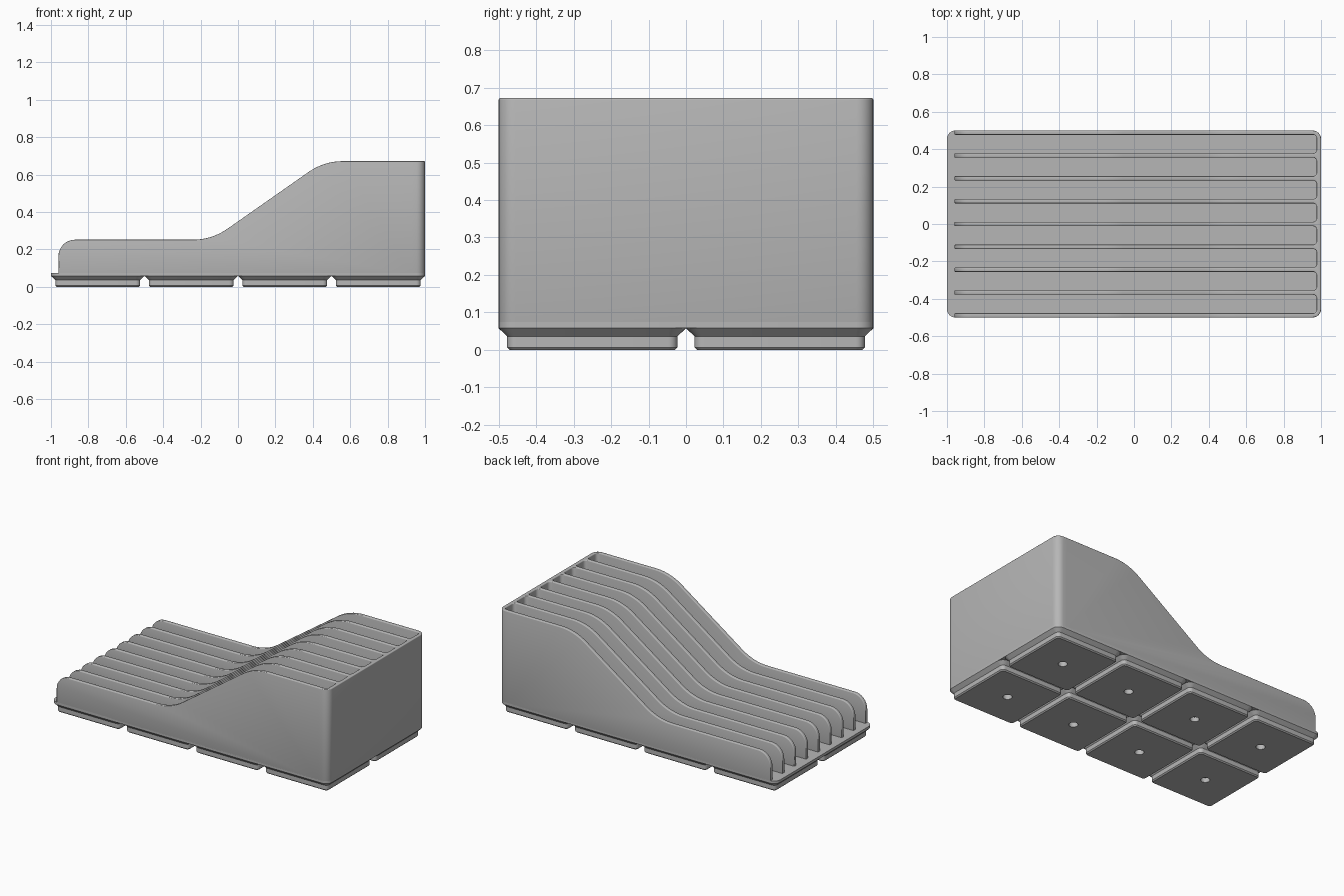
import bpy, bmesh, math
from mathutils import Vector

if "Cube" in bpy.data.objects:
    bpy.data.objects.remove(bpy.data.objects["Cube"])

grey = bpy.data.materials.new("plain grey")
grey.diffuse_color = (0.47, 0.47, 0.47, 1)
grey.use_nodes = True
grey.node_tree.nodes["Principled BSDF"].inputs["Base Color"].default_value = grey.diffuse_color

WALL = 0.023          # divider thickness
FLOOR = 0.075         # top of the base plate
TOP = 0.672           # height of the tall end
JOIN = 0.93           # x where the dividers meet the end wall
EDGE = 0.005          # rounding of the rims


def rounded(points, steps=6):
    """Closed outline from (x, y, radius) corners, with arcs at the corners."""
    out = []
    for i, (x, y, r) in enumerate(points):
        p = Vector((x, y))
        if r == 0:
            out.append(p)
            continue
        a = (Vector(points[i - 1][:2]) - p).normalized()
        b = (Vector(points[(i + 1) % len(points)][:2]) - p).normalized()
        half = a.angle(b) / 2
        centre = p + (a + b).normalized() * (r / math.sin(half))
        start = p + a * (r / math.tan(half)) - centre
        end = p + b * (r / math.tan(half)) - centre
        sweep = start.angle_signed(end)      # clockwise positive
        for k in range(steps + 1):
            t = -sweep * k / steps
            out.append(centre + Vector((start.x * math.cos(t) - start.y * math.sin(t),
                                        start.x * math.sin(t) + start.y * math.cos(t))))
    return out


def inset(loop, d, fixed_x):
    """Move a counter-clockwise outline inwards, keeping points on x = fixed_x."""
    out = []
    for i, p in enumerate(loop):
        u = (p - loop[i - 1]).normalized()
        v = (loop[(i + 1) % len(loop)] - p).normalized()
        n1, n2 = Vector((-u.y, u.x)), Vector((-v.y, v.x))
        q = p + (n1 + n2) * (d / max(0.2, 1 + n1.dot(n2)))
        if abs(p.x - fixed_x) < 1e-5:
            q.x = p.x
        out.append(q)
    return out


def loft(name, rings):
    bm = bmesh.new()
    rows = [[bm.verts.new(p) for p in ring] for ring in rings]
    n = len(rows[0])
    for lo, hi in zip(rows, rows[1:]):
        for i in range(n):
            j = (i + 1) % n
            bm.faces.new((lo[i], lo[j], hi[j], hi[i]))
    bm.faces.new(rows[0][::-1])
    bm.faces.new(rows[-1])
    bmesh.ops.recalc_face_normals(bm, faces=bm.faces[:])
    mesh = bpy.data.meshes.new(name)
    bm.to_mesh(mesh)
    bm.free()
    mesh.materials.append(grey)
    ob = bpy.data.objects.new(name, mesh)
    bpy.context.collection.objects.link(ob)
    bpy.ops.object.select_all(action='DESELECT')
    ob.select_set(True)
    bpy.context.view_layer.objects.active = ob
    bpy.ops.object.shade_smooth_by_angle(angle=math.radians(40))
    return ob


def soft_prism(name, loop, w0, w1, place, fixed_x):
    """Extrude an outline from w0 to w1 with rounded rims."""
    arc = [(EDGE * (1 - math.sin(t)), EDGE * (1 - math.cos(t)))
           for t in (0, math.pi / 6, math.pi / 3, math.pi / 2)]
    levels = [(d, w0 + h) for d, h in arc] + [(d, w1 - h) for d, h in reversed(arc)]
    loft(name, [[place(p, w) for p in inset(loop, d, fixed_x)] for d, w in levels])


def box_outline(hx, hy, r):
    return rounded([(hx, -hy, r), (hx, hy, r), (-hx, hy, r), (-hx, -hy, r)])


# Base plate
plate = box_outline(1, 0.5, 0.045)
loft("base_plate", [[(p.x, p.y, z) for p in plate] for z in (0.058, FLOOR)])

# Dividers: low at the front end, sloping up to the tall end
profile = rounded([(-0.96, FLOOR - 0.01, 0), (JOIN, FLOOR - 0.01, 0), (JOIN, TOP, 0),
                   (0.46, TOP, 0.32), (-0.14, 0.252, 0.32), (-0.96, 0.252, 0.088)], 8)
pitch = (1 - WALL) / 8
centres = [-0.5 + WALL / 2 + pitch * i for i in range(9)]
for i, y in enumerate(centres):
    soft_prism(f"divider_{i + 1}", profile, y - WALL / 2, y + WALL / 2,
               lambda p, w: (p.x, w, p.y), JOIN)

# End wall: rounded outside corners, filleted slot ends inside
corners = [(JOIN, -0.5, 0), (1, -0.5, 0.045), (1, 0.5, 0.045), (JOIN, 0.5, 0)]
for lo, hi in reversed(list(zip(centres, centres[1:]))):
    a, b = hi - WALL / 2, lo + WALL / 2
    corners += [(JOIN, a, 0), (1 - WALL, a, 0.02), (1 - WALL, b, 0.02), (JOIN, b, 0)]
soft_prism("end_wall", rounded(corners), FLOOR - 0.01, TOP,
           lambda p, w: (p.x, p.y, w), JOIN)

# Stepped feet, each with a round hole underneath
for ix in range(4):
    for iy in range(2):
        cx, cy = -0.75 + 0.5 * ix, -0.25 + 0.5 * iy
        rings = []
        for half, r, z in ((0.25, 0.045, 0.058), (0.227, 0.024, 0.036),
                           (0.227, 0.024, 0.007), (0.22, 0.017, 0)):
            rings.append([(cx + p.x, cy + p.y, z) for p in box_outline(half, half, r)])
        n = len(rings[0])
        # circle starts at the same corner as the square outline
        angles = [math.radians(-90) + 2 * math.pi * (k + 0.5) / n for k in range(n)]
        for z in (0, 0.03):
            rings.append([(cx + 0.027 * math.cos(t), cy + 0.027 * math.sin(t), z)
                          for t in angles])
        loft(f"foot_{ix + 1}_{iy + 1}", rings)
